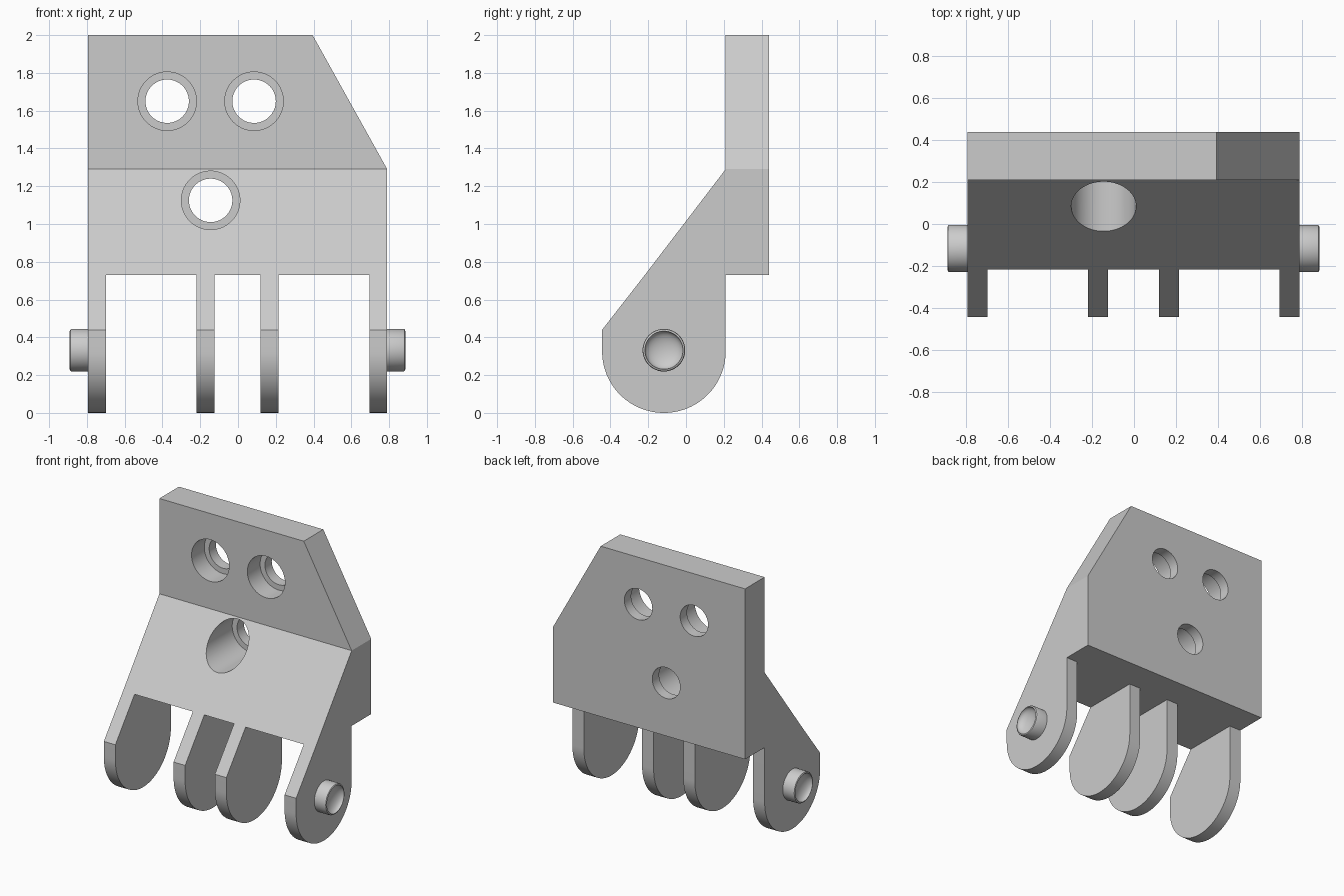
import bpy, bmesh, math
from mathutils import Vector, Matrix

cube = bpy.data.objects.get("Cube")
if cube:
    bpy.data.objects.remove(cube, do_unlink=True)

grey = bpy.data.materials.new("light grey")
grey.use_nodes = True
GREY = (0.6, 0.6, 0.6, 1)
grey.diffuse_color = GREY
grey.node_tree.nodes["Principled BSDF"].inputs["Base Color"].default_value = GREY

X0, X1 = -0.795, 0.79            # outer sides
PLATE_Y0, PLATE_Y1 = 0.21, 0.44  # plate front and back
BASE_Z, KNEE_Z = 0.73, 1.29      # underside and top of the sloped part
PIN_Y, PIN_Z = -0.117, 0.325     # hinge axis


def finish(bm, name):
    bmesh.ops.recalc_face_normals(bm, faces=bm.faces)
    mesh = bpy.data.meshes.new(name)
    bm.to_mesh(mesh)
    bm.free()
    mesh.materials.append(grey)
    ob = bpy.data.objects.new(name, mesh)
    bpy.context.collection.objects.link(ob)
    return ob


def prism(name, points, offset):
    """Extrude a closed outline of 3D points by an offset."""
    bm = bmesh.new()
    face = bm.faces.new([bm.verts.new(p) for p in points])
    new = bmesh.ops.extrude_face_region(bm, geom=[face])["geom"]
    bmesh.ops.translate(bm, vec=offset,
                        verts=[v for v in new if isinstance(v, bmesh.types.BMVert)])
    # the starting face is kept as the opposite cap
    return finish(bm, name)


def y_cylinder(name, x, z, radius, y0, y1):
    bm = bmesh.new()
    bmesh.ops.create_cone(
        bm, cap_ends=True, segments=64, radius1=radius, radius2=radius, depth=y1 - y0,
        matrix=Matrix.Translation((x, (y0 + y1) / 2, z)) @ Matrix.Rotation(math.pi / 2, 4, "X"))
    return finish(bm, name)


def smooth(ob):
    bpy.ops.object.select_all(action="DESELECT")
    ob.select_set(True)
    bpy.context.view_layer.objects.active = ob
    bpy.ops.object.shade_smooth_by_angle(angle=math.radians(30))


def cut(ob, cutter):
    mod = ob.modifiers.new(cutter.name, "BOOLEAN")
    mod.operation = "DIFFERENCE"
    mod.solver = "EXACT"
    mod.object = cutter
    bpy.context.view_layer.objects.active = ob
    bpy.ops.object.modifier_apply(modifier=mod.name)
    bpy.data.objects.remove(cutter, do_unlink=True)


# Mounting body: upright plate with a sloped front below
profile = [(-0.218, BASE_Z), (PLATE_Y1, BASE_Z), (PLATE_Y1, 2), (PLATE_Y0, 2), (PLATE_Y0, KNEE_Z)]
body = prism("mounting_body", [(X0, y, z) for y, z in profile], Vector((X1 - X0, 0, 0)))

# Slanted upper corner, with the cutter overshooting along the slant
top, low = Vector((0.395, 0, 2)), Vector((X1, 0, KNEE_Z))
run = low - top
corner = [top - run * 0.2, low + run * 0.001, low + Vector((0.3, 0, 0)), Vector((1.1, 0, 2.2))]
cut(body, prism("corner_cutter", [p + Vector((0, -0.5, 0)) for p in corner], Vector((0, 1.5, 0))))

# Counterbored screw holes
for x, z in [(-0.375, 1.65), (0.085, 1.65), (-0.145, 1.125)]:
    cut(body, y_cylinder("hole_cutter", x, z, 0.115, -1, 1))
    cut(body, y_cylinder("counterbore_cutter", x, z, 0.155, -1, 0.36))
smooth(body)

# Hinge lugs with rounded lower ends
radius = PLATE_Y0 - PIN_Y
lug_outline = [(-0.218, BASE_Z), (PIN_Y - radius, 0.44)]
for i in range(49):
    a = math.pi * (1 + i / 48)
    lug_outline.append((PIN_Y + radius * math.cos(a), PIN_Z + PIN_Z * math.sin(a)))
lug_outline.append((PLATE_Y0, BASE_Z))
lugs = [("right_outer_lug", X0), ("right_inner_lug", -0.22),
        ("left_inner_lug", 0.12), ("left_outer_lug", X1 - 0.095)]
for name, x in lugs:
    smooth(prism(name, [(x, y, z) for y, z in lug_outline], Vector((0.095, 0, 0))))

# Hinge pins: turned stubs with a softened rim and a dished end
pin_outline = [(-0.03, 0), (-0.03, 0.113), (0.085, 0.113), (0.092, 0.11), (0.096, 0.101)]
for i in range(1, 9):
    a = i / 8 * math.pi / 2
    pin_outline.append((0.096 - 0.05 * math.sin(a), 0.101 * math.cos(a)))
for name, x, side in [("left_pin", X1, 1), ("right_pin", X0, -1)]:
    bm = bmesh.new()
    verts = [bm.verts.new((x + side * d, PIN_Y, 0.332 + r)) for d, r in pin_outline]
    edges = [bm.edges.new(pair) for pair in zip(verts, verts[1:])]
    bmesh.ops.spin(bm, geom=verts + edges, cent=(x, PIN_Y, 0.332), axis=(1, 0, 0),
                   angle=math.tau, steps=48)
    bmesh.ops.remove_doubles(bm, verts=bm.verts, dist=0.0005)
    smooth(finish(bm, name))
